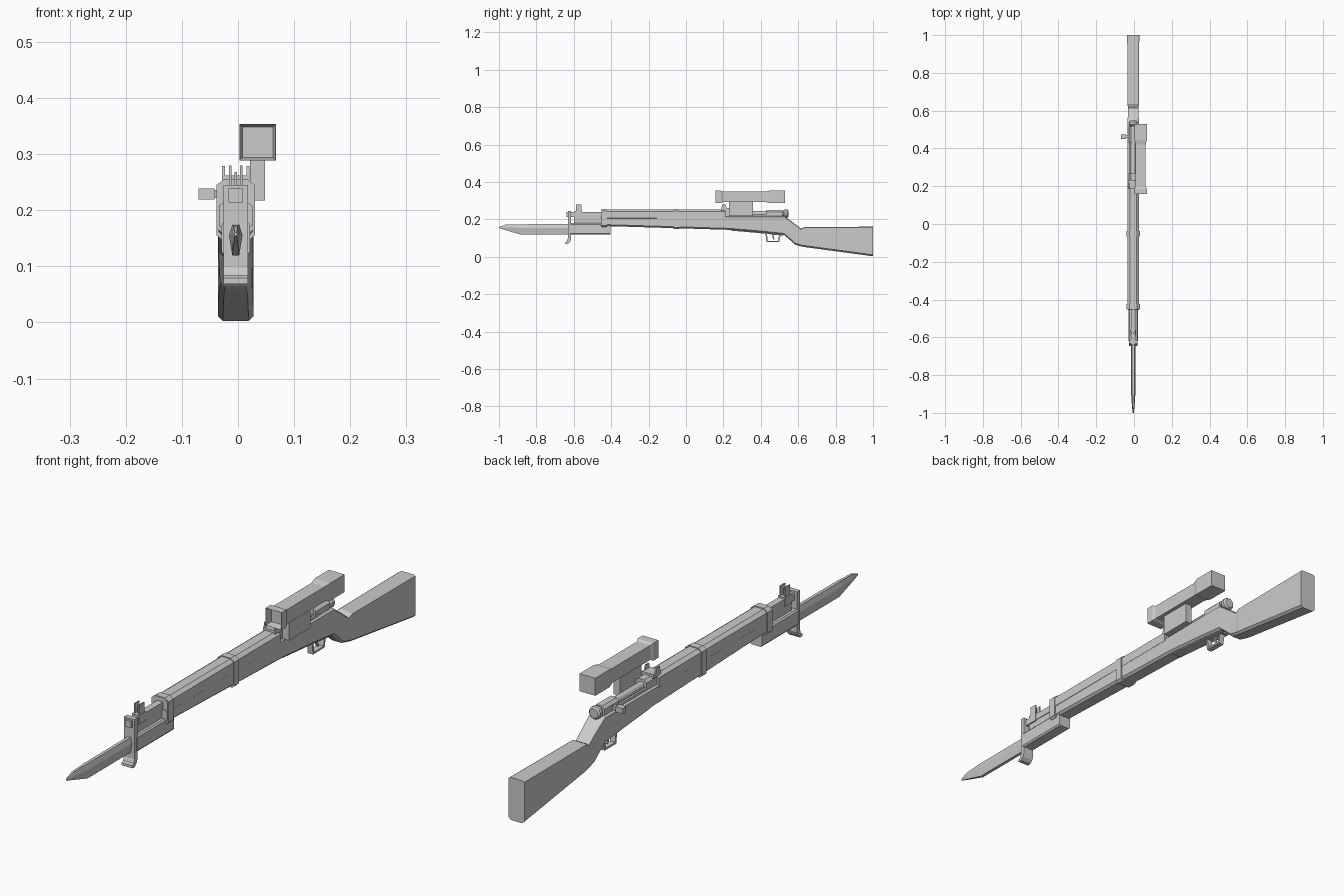
import bpy, bmesh, math
from mathutils import Matrix, Vector

if "Cube" in bpy.data.objects:
    bpy.data.objects.remove(bpy.data.objects["Cube"])

CX = -0.004  # centre line of the rifle body


def finish(name, bm):
    bmesh.ops.recalc_face_normals(bm, faces=bm.faces)
    me = bpy.data.meshes.new(name)
    bm.to_mesh(me)
    bm.free()
    ob = bpy.data.objects.new(name, me)
    bpy.context.collection.objects.link(ob)
    return ob


def loft(name, sections):
    """Skin closed rings of equal point count and cap both ends."""
    bm = bmesh.new()
    rings = [[bm.verts.new(p) for p in s] for s in sections]
    n = len(rings[0])
    for a, b in zip(rings, rings[1:]):
        for i in range(n):
            j = (i + 1) % n
            bm.faces.new((a[i], a[j], b[j], b[i]))
    bm.faces.new(rings[0])
    bm.faces.new(rings[-1])
    return finish(name, bm)


def octagon(y, zb, zt, w, cb=.008, ct=.004, ib=.009, it=.006):
    """Chamfered body section: cb/ct chamfer heights, ib/it chamfer widths."""
    half = [(w - ib, zb), (w, zb + cb), (w, zt - ct), (w - it, zt)]
    pts = half + [(-x, z) for x, z in reversed(half)]
    return [(CX + x, y, z) for x, z in pts]


def square(cx, y, cz, h):
    return [(cx + a * h, y, cz + b * h) for a, b in ((-1, -1), (1, -1), (1, 1), (-1, 1))]


def box(name, x0, x1, y0, y1, z0, z1):
    return loft(name, [[(x0, y, z0), (x1, y, z0), (x1, y, z1), (x0, y, z1)] for y in (y0, y1)])


def prism(name, profile, w):
    """Side profile (y, z) extruded across the centre line."""
    return loft(name, [[(CX + x, y, z) for y, z in profile] for x in (-w, w)])


def rod(name, stations, x, z, sides=12):
    """Round bar along y from (y, radius) stations."""
    ob = loft(name, [[(x + r * math.cos(t), y, z + r * math.sin(t))
                      for t in [2 * math.pi * (i + .5) / sides for i in range(sides)]]
                     for y, r in stations])
    return ob


# Stock: fore-end, wrist and butt
loft("stock", [
    octagon(-.455, .165, .212, .030), octagon(-.05, .153, .212, .031),
    octagon(.24, .144, .217, .031), octagon(.40, .130, .218, .031),
    octagon(.525, .117, .218, .031), octagon(.585, .064, .174, .028),
    octagon(.615, .056, .150, .028), octagon(.635, .052, .160, .030),
    octagon(1.0, .003, .161, .032)])
# Upper handguard
loft("handguard", [octagon(y, .205, .253, .0315, .002, .010, .002, .014) for y in (-.452, .21)])
# Bands around the fore-end
for name, y, zb in (("front_band", -.437, .160), ("middle_band", -.052, .148)):
    loft(name, [octagon(y + d, zb, .256, .0345, .008, .011, .009, .015) for d in (-.014, .014)])

# Barrel, muzzle collar and cleaning rod
loft("barrel", [square(CX, y, .226, .0125) for y in (-.64, -.44)])
rod("cleaning_rod", [(-.535, .005), (-.44, .005)], CX, .199, 6)

# Front sight: base, blade and two ears
box("front_sight_base", CX - .015, CX + .015, -.595, -.555, .211, .244)
box("front_sight_blade", CX - .002, CX + .002, -.582, -.568, .242, .268)
for s in (-1, 1):
    prism("front_sight_ear", [(-.588, .24), (-.56, .24), (-.56, .28), (-.588, .28)], .002
          ).location.x = s * .010

# Bayonet handle, guard and blade
loft("bayonet_handle", [octagon(y, .120, .180, .025, .006, .006, .005, .005) for y in (-.62, -.405)])
box("bayonet_lug", CX - .010, CX + .010, -.60, -.45, .176, .216)
prism("bayonet_guard", [(-.632, .245), (-.614, .245), (-.614, .095), (-.620, .080), (-.632, .069),
                        (-.645, .069), (-.645, .079), (-.637, .084), (-.632, .098)], .022)


def blade(y, zb, zm, zt, w):
    return [(CX + x, y, z) for x, z in ((-w * .5, zb), (w * .5, zb), (w, zm),
                                        (w * .5, zt), (-w * .5, zt), (-w, zm))]


loft("bayonet_blade", [blade(-1, .154, .157, .160, .003), blade(-.965, .143, .158, .172, .007),
                       blade(-.885, .119, .155, .174, .012), blade(-.615, .119, .155, .175, .012)])

# Receiver: front ring, side rails, rear bridge
loft("receiver_ring", [octagon(y, .20, .254, .023, .002, .010, .002, .010) for y in (.205, .27)])
for s in (-1, 1):
    x = CX + s * .019
    box("receiver_rail", x - .004, x + .004, .26, .45, .208, .226)
loft("receiver_bridge", [octagon(y, .205, .250, .022, .002, .010, .002, .010) for y in (.43, .515)])

# Rear sight: base and pairs of ears
box("rear_sight_base", CX - .024, CX + .024, .188, .232, .246, .262)
for s in (-1, 1):
    prism("rear_sight_ear", [(.188, .25), (.222, .25), (.212, .279), (.194, .279)], .0025
          ).location.x = s * .022

# Bolt body with rear cap, and handle with knob
rod("bolt", [(.25, .014), (.52, .014), (.522, .019), (.528, .0235), (.541, .0235), (.547, .018)],
    CX, .231)
box("bolt_handle", -.050, CX, .455, .469, .222, .236)
box("bolt_knob", -.070, -.042, .451, .473, .219, .239)

# Trigger guard as a mitred loop, trigger and floor plate
outer = [(.424, .132), (.430, .078), (.498, .078), (.508, .126)]
inner = [(.499, .126), (.492, .085), (.437, .085), (.432, .132)]
prism("trigger_guard", outer + inner, .011)
prism("trigger", [(.462, .13), (.474, .13), (.470, .105), (.474, .092), (.467, .092), (.461, .108)], .004)
prism("floor_plate", [(.24, .150), (.24, .140), (.40, .126), (.52, .113), (.52, .125)], .019)

# Scope: recessed front, flared bell, square tube, flared eyepiece
loft("scope", [square(.035, y, .321, h) for y, h in (
    (.185, .027), (.158, .032), (.158, .0325), (.188, .0325), (.198, .027),
    (.42, .027), (.445, .0325), (.529, .0325))])
box("scope_mount", .021, .048, .230, .357, .217, .300)
